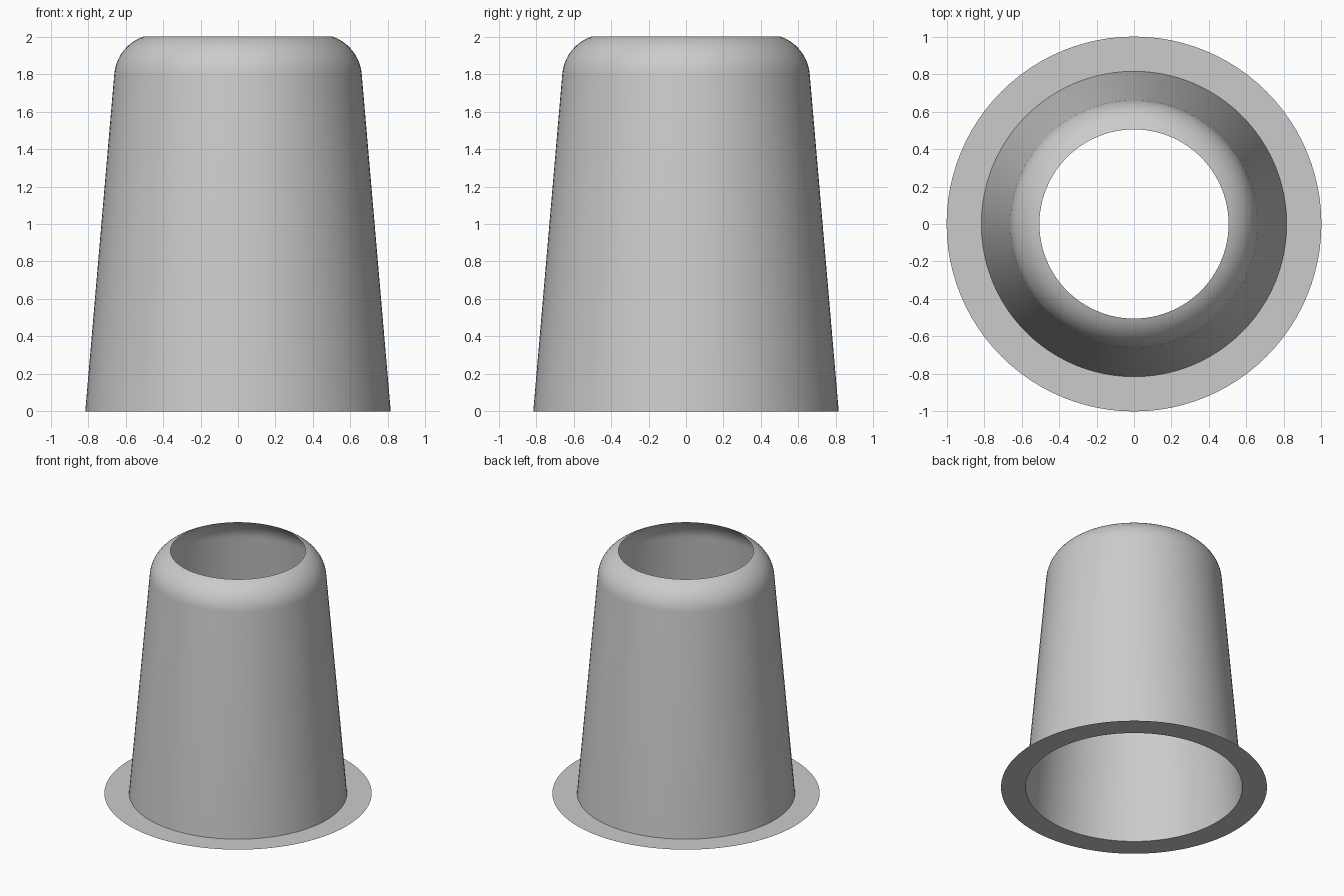
import bpy, bmesh
from math import pi, sin, cos, radians
from mathutils import Vector

cube = bpy.data.objects.get("Cube")
if cube:
    bpy.data.objects.remove(cube, do_unlink=True)

SEGMENTS = 96
BASE_R = 0.815

# Single plain grey
grey = bpy.data.materials.new("plain grey")
grey.use_nodes = True
colour = (0.6, 0.6, 0.6, 1)
grey.diffuse_color = colour
grey.node_tree.nodes["Principled BSDF"].inputs["Base Color"].default_value = colour


def lathe(name, profile):
    """Revolve an open (radius, height) profile about z into a thin sheet."""
    bm = bmesh.new()
    verts = [bm.verts.new((r, 0, z)) for r, z in profile]
    edges = [bm.edges.new(pair) for pair in zip(verts, verts[1:])]
    bmesh.ops.spin(bm, geom=verts + edges, cent=(0, 0, 0), axis=(0, 0, 1),
                   angle=2 * pi, steps=SEGMENTS, use_duplicate=False)
    bmesh.ops.remove_doubles(bm, verts=bm.verts, dist=0.0001)
    # Face outwards and upwards
    for f in bm.faces:
        c = f.calc_center_median()
        f.normal_update()
        if f.normal.dot(Vector((c.x, c.y, 1))) < 0:
            f.normal_flip()
    mesh = bpy.data.meshes.new(name)
    bm.to_mesh(mesh)
    bm.free()
    mesh.materials.append(grey)
    obj = bpy.data.objects.new(name, mesh)
    bpy.context.collection.objects.link(obj)
    bpy.ops.object.select_all(action="DESELECT")
    obj.select_set(True)
    bpy.context.view_layer.objects.active = obj
    bpy.ops.object.shade_smooth_by_angle(angle=radians(35))
    return obj


# Tapered wall with a rounded shoulder, open at both ends
CENTRE_R, CENTRE_Z, ROUND = 0.428, 1.78, 0.233
shoulder = []
for i in range(13):
    a = radians(5 + (70.8 - 5) * i / 12)
    shoulder.append((CENTRE_R + ROUND * cos(a), CENTRE_Z + ROUND * sin(a)))
lathe("tapered_body", [(BASE_R, 0)] + shoulder)

# Flat ring around the foot
lathe("base_flange", [(BASE_R, 0), (1, 0)])
